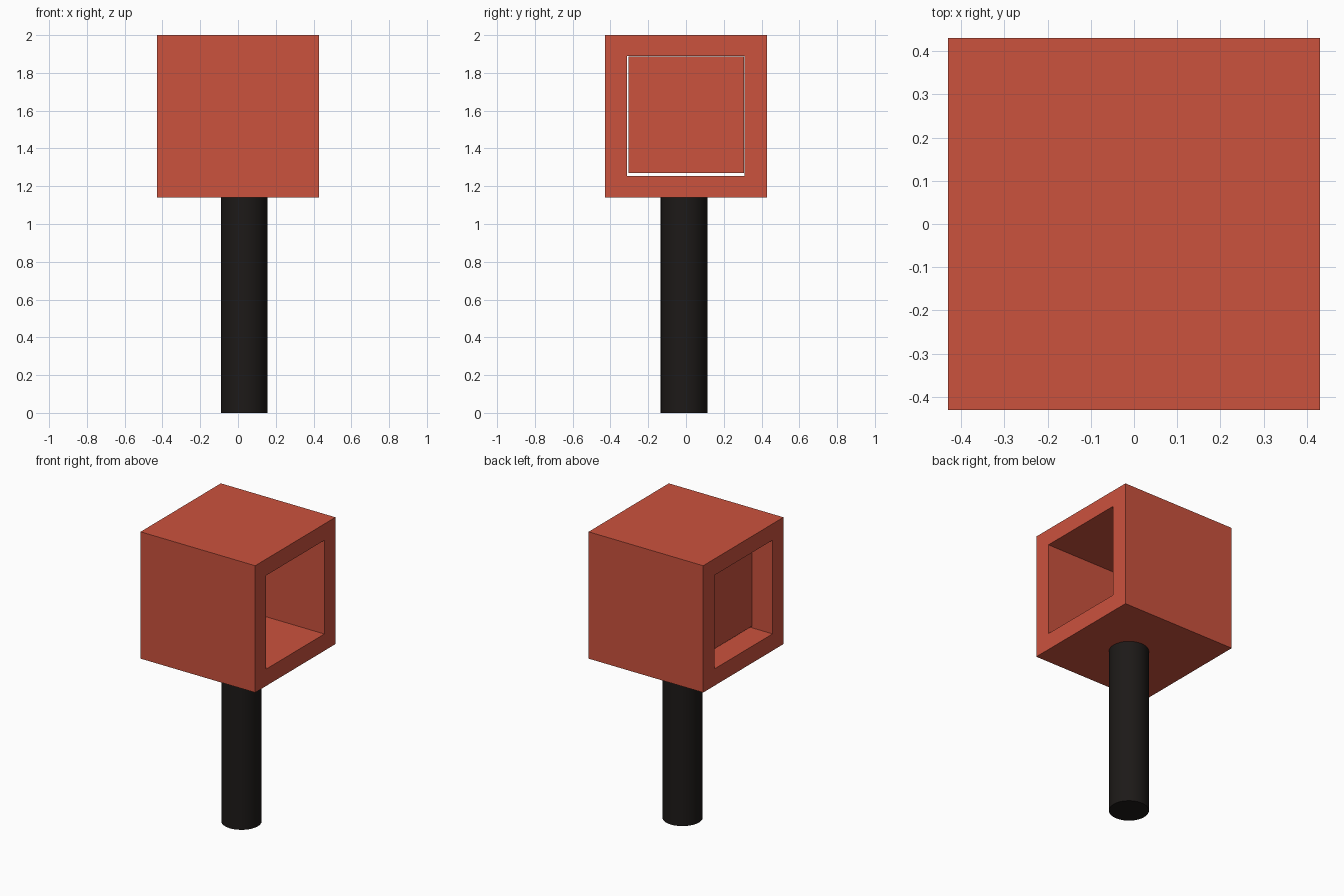
import bpy, bmesh
from math import radians
from mathutils import Matrix

if "Cube" in bpy.data.objects:
    bpy.data.objects.remove(bpy.data.objects["Cube"])


def material(name, rgb):
    m = bpy.data.materials.new(name)
    m.diffuse_color = (*rgb, 1)
    m.use_nodes = True
    m.node_tree.nodes["Principled BSDF"].inputs["Base Color"].default_value = m.diffuse_color
    return m


RED = material("red", (0.6, 0.085, 0.048))
BLACK = material("black", (0.012, 0.01, 0.009))


def add_object(name, bm, mat):
    bmesh.ops.recalc_face_normals(bm, faces=bm.faces)
    mesh = bpy.data.meshes.new(name)
    bm.to_mesh(mesh)
    bm.free()
    mesh.materials.append(mat)
    obj = bpy.data.objects.new(name, mesh)
    bpy.context.collection.objects.link(obj)
    return obj


def rectangle_loop(bm, x, y0, y1, z0, z1):
    return [bm.verts.new((x, y, z)) for y, z in ((y0, z0), (y1, z0), (y1, z1), (y0, z1))]


# Square head, open from side to side along x
bm = bmesh.new()
loops = []
for x in (-0.43, 0.43):
    loops.append(rectangle_loop(bm, x, -0.43, 0.43, 1.14, 2.0))
    loops.append(rectangle_loop(bm, x, -0.313, 0.311, 1.254, 1.889))
outer_l, inner_l, outer_r, inner_r = loops
for a, b in ((outer_l, outer_r), (inner_l, inner_r), (outer_l, inner_l), (outer_r, inner_r)):
    for i in range(4):
        j = (i + 1) % 4
        bm.faces.new((a[i], a[j], b[j], b[i]))
add_object("head_shell", bm, RED)

# Loose panel set back inside the left opening
bm = bmesh.new()
bmesh.ops.create_cube(bm, size=1, matrix=Matrix.Translation((-0.262, 0.001, 1.578))
                      @ Matrix.Diagonal((0.04, 0.612, 0.616, 1)))
add_object("inner_panel", bm, RED)

# Round handle, slightly off centre
bm = bmesh.new()
bmesh.ops.create_cone(bm, cap_ends=True, segments=32, radius1=0.124, radius2=0.124,
                      depth=1.18, matrix=Matrix.Translation((0.033, -0.01, 0.59)))
handle = add_object("handle", bm, BLACK)
bpy.context.view_layer.objects.active = handle
handle.select_set(True)
bpy.ops.object.shade_smooth_by_angle(angle=radians(30))
